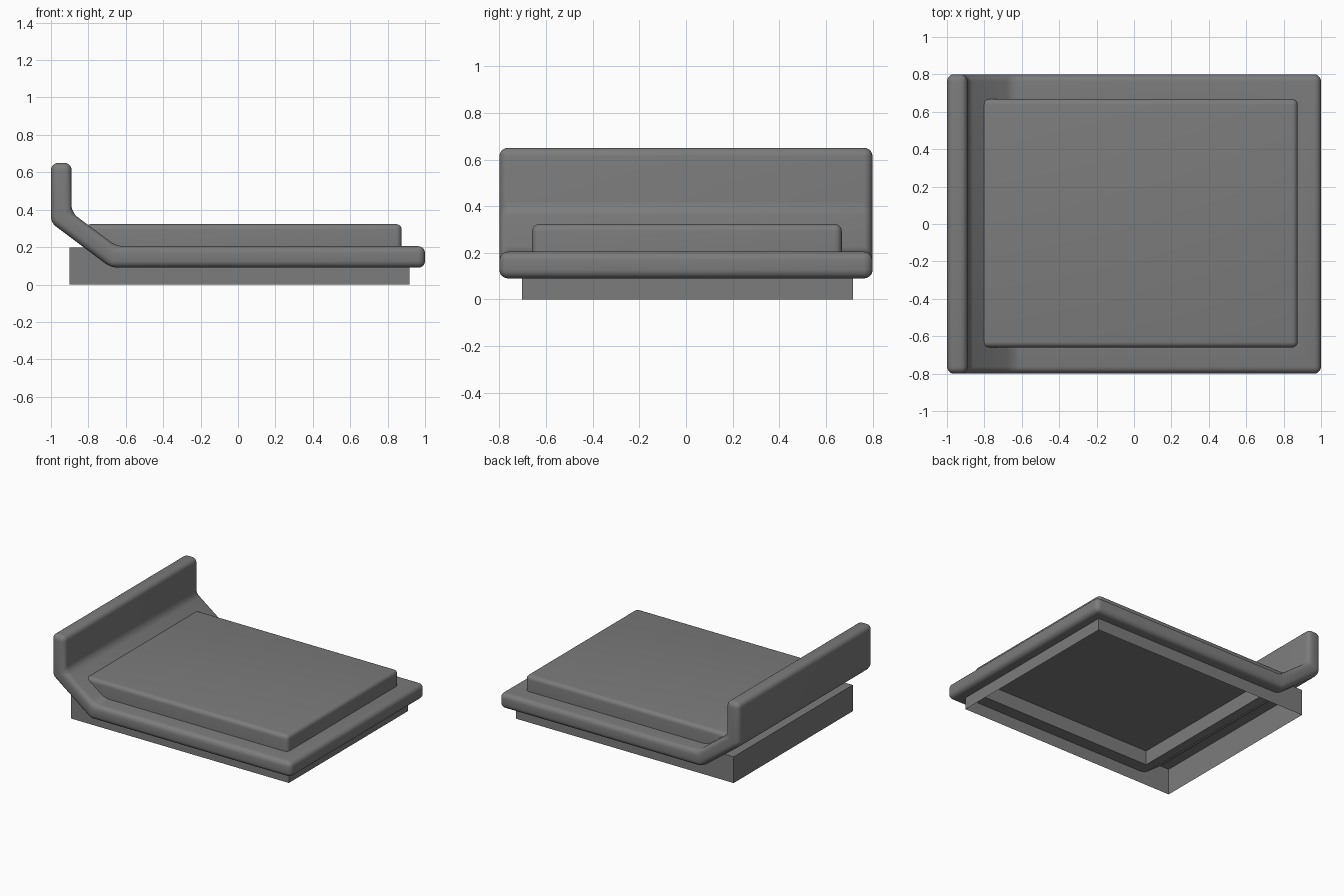
import bpy, bmesh
from math import radians

if "Cube" in bpy.data.objects:
    bpy.data.objects.remove(bpy.data.objects["Cube"])

# Dark grey finish shared by all parts
grey = bpy.data.materials.new("dark_grey")
grey.diffuse_color = (0.2, 0.2, 0.2, 1)
grey.use_nodes = True
grey.node_tree.nodes["Principled BSDF"].inputs["Base Color"].default_value = grey.diffuse_color


def prism(name, outline, y0, y1):
    """Extrude an x-z outline from y0 to y1."""
    bm = bmesh.new()
    face = bm.faces.new([bm.verts.new((x, y0, z)) for x, z in outline])
    ext = bmesh.ops.extrude_face_region(bm, geom=[face])
    verts = [v for v in ext["geom"] if isinstance(v, bmesh.types.BMVert)]
    bmesh.ops.translate(bm, verts=verts, vec=(0, y1 - y0, 0))
    bmesh.ops.recalc_face_normals(bm, faces=bm.faces)
    mesh = bpy.data.meshes.new(name)
    bm.to_mesh(mesh)
    bm.free()
    mesh.materials.append(grey)
    obj = bpy.data.objects.new(name, mesh)
    bpy.context.collection.objects.link(obj)
    return obj


def rect(x0, x1, z0, z1):
    return [(x0, z0), (x1, z0), (x1, z1), (x0, z1)]


def activate(obj):
    bpy.ops.object.select_all(action='DESELECT')
    obj.select_set(True)
    bpy.context.view_layer.objects.active = obj


def soften(obj, width):
    mod = obj.modifiers.new("rounding", 'BEVEL')
    mod.width = width
    mod.segments = 5
    mod.limit_method = 'ANGLE'
    mod.angle_limit = radians(30)
    activate(obj)
    bpy.ops.object.modifier_apply(modifier=mod.name)


def smooth(obj):
    activate(obj)
    bpy.ops.object.shade_smooth_by_angle(angle=radians(35))


# Bent bed frame with upright headboard
frame = prism("bed_frame", [(1, 0.09), (-0.68, 0.09), (-1, 0.33), (-1, 0.65),
                            (-0.89, 0.65), (-0.89, 0.385), (-0.65, 0.205),
                            (1, 0.205)], -0.8, 0.8)
soften(frame, 0.037)

# Hollow under the mattress
cutter = prism("hollow_cutter", rect(-0.62, 0.82, 0.0, 0.3), -0.61, 0.61)
cutter.hide_render = True
cut = frame.modifiers.new("hollow", 'BOOLEAN')
cut.operation = 'DIFFERENCE'
cut.solver = 'EXACT'
cut.object = cutter
activate(frame)
bpy.ops.object.modifier_apply(modifier=cut.name)
bpy.data.objects.remove(cutter)
smooth(frame)

# Mattress, rounded as a taller block and then cut flat at the frame top
mattress = prism("mattress", rect(-0.815, 0.875, 0.15, 0.323), -0.66, 0.668)
soften(mattress, 0.03)
bm = bmesh.new()
bm.from_mesh(mattress.data)
bmesh.ops.bisect_plane(bm, geom=bm.verts[:] + bm.edges[:] + bm.faces[:],
                       plane_co=(0, 0, 0.2), plane_no=(0, 0, 1), clear_inner=True)
bmesh.ops.holes_fill(bm, edges=[e for e in bm.edges if e.is_boundary])
bmesh.ops.recalc_face_normals(bm, faces=bm.faces)
bm.to_mesh(mattress.data)
bm.free()
smooth(mattress)

# Base: thin walls and top, open underneath
base = prism("base_skirt", rect(-0.9, 0.917, 0.0, 0.198), -0.703, 0.717)
bm = bmesh.new()
bm.from_mesh(base.data)
bottom = [f for f in bm.faces if f.normal.z < -0.9]
bmesh.ops.delete(bm, geom=bottom, context='FACES_ONLY')
bm.to_mesh(base.data)
bm.free()
